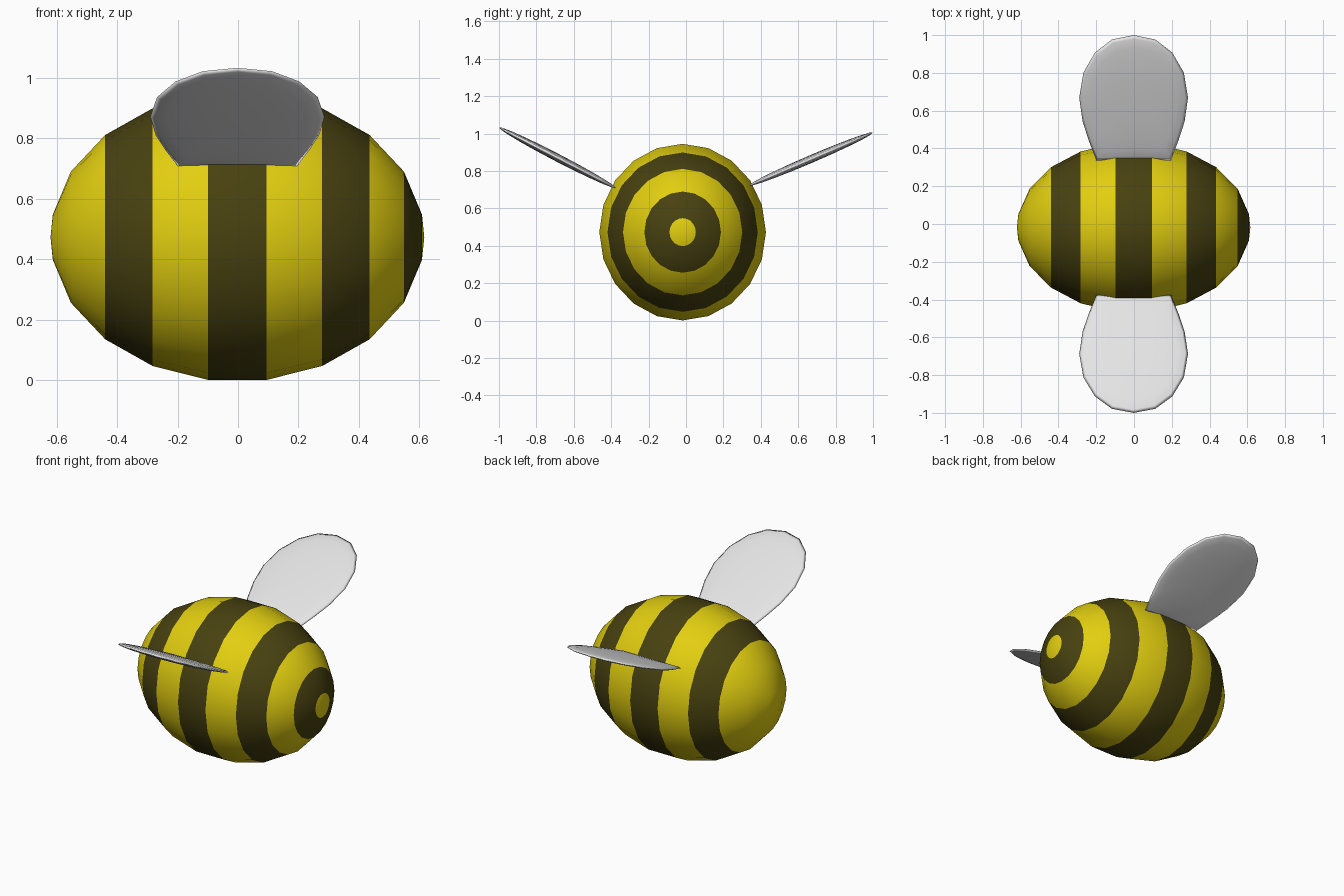
import bpy, bmesh, math
from mathutils import Vector

if "Cube" in bpy.data.objects:
    bpy.data.objects.remove(bpy.data.objects["Cube"])


def material(name, rgb):
    m = bpy.data.materials.new(name)
    m.diffuse_color = (*rgb, 1)
    m.use_nodes = True
    m.node_tree.nodes["Principled BSDF"].inputs["Base Color"].default_value = m.diffuse_color
    return m


yellow = material("yellow", (0.76, 0.62, 0.005))
dark = material("dark olive", (0.064, 0.053, 0.005))
white = material("wing white", (0.78, 0.78, 0.78))


def finish(bm, name, mats):
    bmesh.ops.recalc_face_normals(bm, faces=bm.faces)
    for f in bm.faces:
        f.smooth = True
    me = bpy.data.meshes.new(name)
    bm.to_mesh(me)
    bm.free()
    for m in mats:
        me.materials.append(m)
    ob = bpy.data.objects.new(name, me)
    bpy.context.collection.objects.link(ob)
    return ob


def bridge(bm, a, b, mat=0):
    n = len(a)
    for i in range(n):
        j = (i + 1) % n
        bm.faces.new((a[i], a[j], b[j], b[i])).material_index = mat


def fan(bm, ring, tip, mat=0):
    n = len(ring)
    for i in range(n):
        bm.faces.new((ring[i], ring[(i + 1) % n], tip)).material_index = mat


# Striped egg body: rings along x every 18 degrees, one colour per band
SIDES = 20
CX, CY, CZ = -0.002, -0.018, 0.473
RX, RY, RZ = 0.618, 0.451, 0.478
bm = bmesh.new()
rings = []
for lat in range(-81, 82, 18):
    a = math.radians(lat)
    rings.append([bm.verts.new((CX + RX * math.sin(a),
                                CY + RY * math.cos(a) * math.cos(t),
                                CZ + RZ * math.cos(a) * math.sin(t)))
                  for t in (2 * math.pi * k / SIDES for k in range(SIDES))])
for k in range(len(rings) - 1):
    striped = k >= 2 and k % 2 == 0     # the rear two bands stay yellow
    bridge(bm, rings[k], rings[k + 1], 1 if striped else 0)
fan(bm, rings[0], bm.verts.new((CX - RX, CY, CZ)))
fan(bm, rings[-1], bm.verts.new((CX + RX, CY, CZ)))
finish(bm, "body", [yellow, dark])

# Wing half outline: (half width, fraction of length from root to tip)
HALF = [(0.198, 0.0), (0.238, 0.16), (0.27, 0.31), (0.288, 0.50), (0.266, 0.70),
        (0.205, 0.86), (0.115, 0.965)]


def wing(name, root, tip, thick=0.021):
    # Thin lens whose rim is the outline, laid from root to tip
    root, tip = Vector(root), Vector(tip)
    along = tip - root
    normal = Vector((1, 0, 0)).cross(along).normalized()
    if normal.z < 0:
        normal.negate()
    outline = HALF + [(0.0, 1.0)] + [(-x, v) for x, v in reversed(HALF)] + [(0.0, 0.0)]
    mid = 0.5

    def ring(angle):
        s, h = math.cos(angle), thick * math.sin(angle)
        return [bm.verts.new(root + Vector((x * s, 0, 0))
                             + along * (mid + (v - mid) * s) + normal * h)
                for x, v in outline]

    bm = bmesh.new()
    rim = ring(0)
    for side in (1, -1):
        prev = rim
        for deg in (18, 36, 54, 72):
            cur = ring(side * math.radians(deg))
            bridge(bm, prev, cur)
            prev = cur
        fan(bm, prev, bm.verts.new(root + along * mid + normal * thick * side))
    finish(bm, name, [white])


wing("back_wing", (-0.002, 0.337, 0.722), (-0.002, 1.0, 1.006))
wing("front_wing", (-0.002, -0.375, 0.709), (-0.002, -1.0, 1.033))
